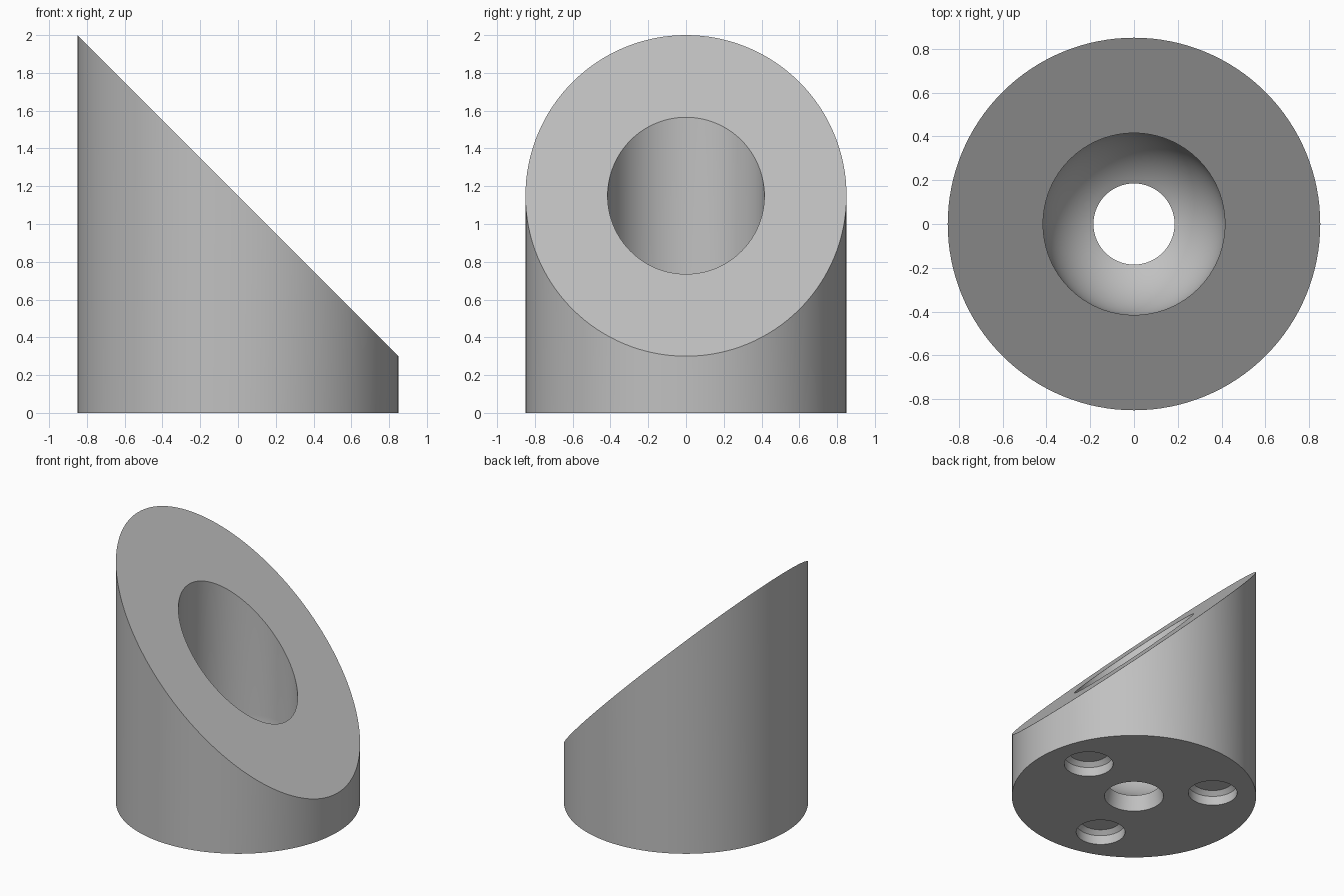
import bpy, bmesh, math
from mathutils import Matrix, Vector

cube = bpy.data.objects.get("Cube")
if cube:
    bpy.data.objects.remove(cube, do_unlink=True)

RADIUS = 0.85        # outer wall
MID_HEIGHT = 1.15    # sloped face height on the axis
BORE = 0.415         # bore and its round bottom
THROAT = 0.185       # opening where the round bottom ends
FLOOR = 0.115        # height of that opening
SEGMENTS = 128

grey = bpy.data.materials.new("plain_grey")
grey.use_nodes = True
colour = (0.53, 0.53, 0.53, 1)
grey.diffuse_color = colour
grey.node_tree.nodes["Principled BSDF"].inputs["Base Color"].default_value = colour


def lathe(name, profile, steps=SEGMENTS, centre=(0, 0)):
    """Solid of revolution from (radius, height) points that start and end on the axis."""
    bm = bmesh.new()
    verts = [bm.verts.new((r, 0, z)) for r, z in profile]
    edges = [bm.edges.new(pair) for pair in zip(verts, verts[1:])]
    bmesh.ops.spin(bm, geom=verts + edges, cent=(0, 0, 0), axis=(0, 0, 1),
                   angle=math.tau, steps=steps, use_duplicate=False)
    bmesh.ops.remove_doubles(bm, verts=bm.verts, dist=1e-5)
    bmesh.ops.recalc_face_normals(bm, faces=bm.faces)
    bmesh.ops.translate(bm, verts=bm.verts, vec=(*centre, 0))
    mesh = bpy.data.meshes.new(name)
    bm.to_mesh(mesh)
    bm.free()
    obj = bpy.data.objects.new(name, mesh)
    bpy.context.collection.objects.link(obj)
    return obj


# Outer body: a cylinder whose top rim is sheared to a 45 degree slope
bm = bmesh.new()
bmesh.ops.create_cone(bm, cap_ends=True, segments=SEGMENTS, radius1=RADIUS,
                      radius2=RADIUS, depth=2, matrix=Matrix.Translation((0, 0, 1)))
for v in bm.verts:
    if v.co.z > 1:
        v.co.z = MID_HEIGHT - v.co.x
mesh = bpy.data.meshes.new("slanted_body")
bm.to_mesh(mesh)
bm.free()
mesh.materials.append(grey)
body = bpy.data.objects.new("slanted_body", mesh)
bpy.context.collection.objects.link(body)

# Central bore with a round bottom and a slightly flared drain opening
drop = math.sqrt(BORE ** 2 - THROAT ** 2)
start = math.asin(THROAT / BORE)
arc = [start + (math.pi / 2 - start) * i / 16 for i in range(17)]
bowl = [(BORE * math.sin(a), FLOOR + drop - BORE * math.cos(a)) for a in arc]
flare = 0.205
bore_profile = [(0, -0.1), (flare, -0.1), (flare, 0)] + bowl + [(BORE, 2.2), (0, 2.2)]
cutters = [lathe("bore_cutter", bore_profile)]

# Three blind recesses with chamfered ends in the underside
recess = [(0, -0.1), (0.17, -0.1), (0.17, 0.07), (0.14, 0.1), (0, 0.1)]
for i in range(3):
    angle = math.radians(15 + 120 * i)
    spot = (0.55 * math.cos(angle), 0.55 * math.sin(angle))
    cutters.append(lathe("recess_cutter", recess, 64, spot))

# Cut, then discard the cutters
for cutter in cutters:
    cutter.hide_render = True
    mod = body.modifiers.new("cut", "BOOLEAN")
    mod.operation = "DIFFERENCE"
    mod.solver = "EXACT"
    mod.object = cutter
bpy.ops.object.select_all(action="DESELECT")
body.select_set(True)
bpy.context.view_layer.objects.active = body
for mod in list(body.modifiers):
    bpy.ops.object.modifier_apply(modifier=mod.name)
for cutter in cutters:
    bpy.data.objects.remove(cutter, do_unlink=True)
bpy.ops.object.shade_smooth_by_angle(angle=math.radians(25))
